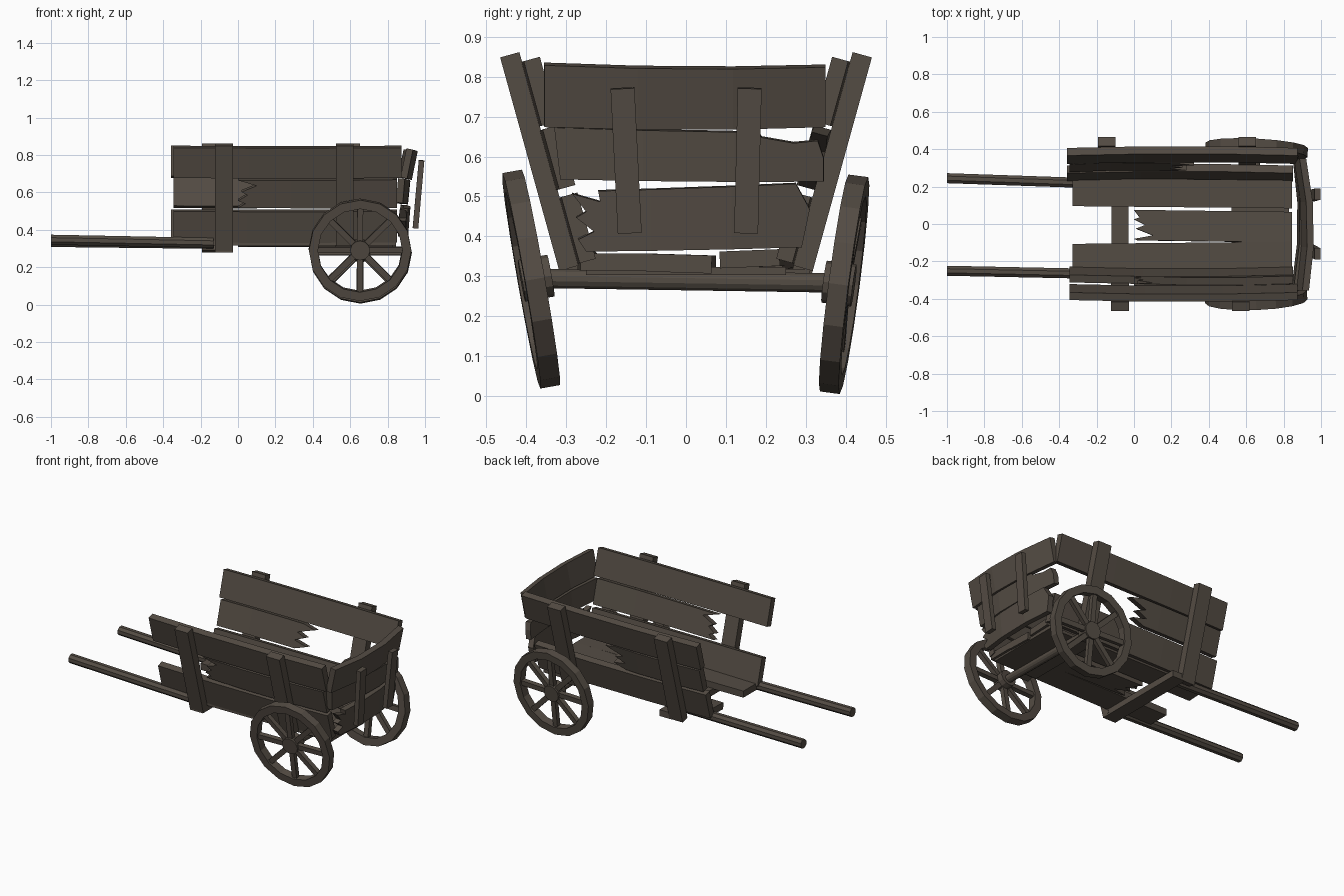
import bpy, bmesh, math
from mathutils import Vector, Matrix

if "Cube" in bpy.data.objects:
    bpy.data.objects.remove(bpy.data.objects["Cube"])

wood = bpy.data.materials.new("weathered dark wood")
wood.diffuse_color = (0.088, 0.072, 0.057, 1)
wood.use_nodes = True
wood.node_tree.nodes["Principled BSDF"].inputs["Base Color"].default_value = wood.diffuse_color


def finish(bm, name):
    bmesh.ops.recalc_face_normals(bm, faces=bm.faces)
    me = bpy.data.meshes.new(name)
    bm.to_mesh(me)
    bm.free()
    me.materials.append(wood)
    ob = bpy.data.objects.new(name, me)
    bpy.context.collection.objects.link(ob)
    return ob


def plank(name, outline, thick, origin, u, v, bow=0.0):
    """Extruded (u, v) outline in the plane of axes u and v, optionally bowed along its length."""
    u, v = Vector(u).normalized(), Vector(v).normalized()
    n = u.cross(v)
    bm = bmesh.new()
    face = bm.faces.new([bm.verts.new((a, b, -thick / 2)) for a, b in outline])
    ext = bmesh.ops.extrude_face_region(bm, geom=[face])
    for e in ext["geom"]:
        if isinstance(e, bmesh.types.BMVert):
            e.co.z += thick
    lo, hi = min(p[0] for p in outline), max(p[0] for p in outline)
    if bow:
        for t in (0.33, 0.67):
            bmesh.ops.bisect_plane(bm, geom=bm.verts[:] + bm.edges[:] + bm.faces[:],
                                   plane_co=(lo + (hi - lo) * t, 0, 0), plane_no=(1, 0, 0))
        for w in bm.verts:
            t = 2 * (w.co.x - lo) / (hi - lo) - 1
            w.co.z += bow * (0.5 - t * t)
    for w in bm.verts:
        w.co = Vector(origin) + u * w.co.x + v * w.co.y + n * w.co.z
    return finish(bm, name)


def rect(a, b, h):
    return [(a, -h), (b, -h), (b, h), (a, h)]


def rod(name, p, q, r, sides=8):
    p, q = Vector(p), Vector(q)
    bm = bmesh.new()
    m = Matrix.Translation((p + q) / 2) @ (q - p).to_track_quat('Z', 'Y').to_matrix().to_4x4()
    m = m @ Matrix.Rotation(math.pi / sides, 4, 'Z')
    bmesh.ops.create_cone(bm, cap_ends=True, segments=sides, radius1=r, radius2=r,
                          depth=(q - p).length, matrix=m)
    return finish(bm, name)


# Leaning side walls: three planks and two posts each
def wall_y(s, z):
    return s * (0.285 + (z - 0.29) * 0.277)


mid_near = [(0.85, -.078), (0.85, .078), (0.0, .074), (0.1, .045), (0.02, .01),
            (0.05, -.008), (0.0, -.04), (0.04, -.055), (0.0, -.078)]
mid_far = [(-0.345, -.078), (0.2, -.078), (0.28, -.05), (0.19, -.03), (0.26, 0.0),
           (0.2, .02), (0.32, .06), (0.24, .078), (-0.345, .078)]
for s, side in ((-1, "near"), (1, "far")):
    v = (0, s * 0.267, 0.964)
    left = -0.345 if s < 0 else -0.357
    rows = (("upper", 0.762, rect(left, 0.875, 0.084)),
            ("middle", 0.597, mid_near if s < 0 else mid_far),
            ("lower", 0.420, rect(left, 0.85, 0.086)))
    for row, z, shape in rows:
        plank(f"{side}_{row}_side_plank", shape, 0.042, (0, wall_y(s, z) - s * 0.047, z),
              (1, 0, 0), v, -s * 0.01)
    for i, x in enumerate((-0.075, 0.57) if s < 0 else (-0.145, 0.605)):
        z0, z1 = (0.285, 0.855) if i == 0 else (0.32, 0.855)
        zm = (z0 + z1) / 2
        plank(f"{side}_post_{i + 1}", rect(x - 0.047, x + 0.047, (z1 - z0) / 2 / 0.964),
              0.05, (0, wall_y(s, zm), zm), (1, 0, 0), v)

# Floor boards, the middle one snapped short
plank("floor_board_near", rect(-0.33, 0.845, 0.085), 0.042, (0, -0.188, 0.336), (1, 0.01, 0), (0, 1, 0))
plank("floor_board_far", rect(-0.33, 0.845, 0.075), 0.042, (0, 0.168, 0.344), (1, -0.01, 0), (0, 1, 0.04))
plank("floor_board_middle",
      [(0.845, -.082), (0.845, .082), (0.0, .08), (0.03, .04), (0.0, .03), (0.06, 0.0),
       (0.01, -.02), (0.1, -.055), (0.0, -.075), (0.02, -.082)],
      0.045, (0, -0.005, 0.332), (1, -0.015, 0), (0, 1, -0.03))
# Cross supports under the floor
plank("axle_bolster", rect(0.52, 0.83, 0.25), 0.02, (0, 0, 0.313), (1, 0, 0), (0, 1, 0))
plank("front_crossbar", rect(-0.12, -0.03, 0.31), 0.04, (0, 0, 0.298), (1, 0, 0), (0, 1, 0))

# Tailgate: three bowed planks and two battens
lean = (0.2, 0, 0.98)
plank("tailgate_upper_plank",
      [(-.355, -.078), (.35, -.078), (.35, .075), (-.355, .08)],
      0.036, (0.912, 0, 0.75), (-0.02, 1, 0), lean, 0.035)
plank("tailgate_middle_plank",
      [(-.315, -.062), (.345, -.068), (.345, -.01), (.33, .035), (.27, .03), (.19, .045),
       (.18, .058), (-.33, .068)],
      0.036, (0.885, 0, 0.605), (0.01, 1, 0), (0.1, 0, 1), 0.03)
plank("tailgate_lower_plank",
      [(-.25, -.08), (.29, -.075), (.31, .02), (.275, .085), (-.22, .072), (-.215, .045),
       (-.285, .065), (-.25, .02), (-.275, .005), (-.23, -.03), (-.27, -.05)],
      0.036, (0.888, 0, 0.445), (0, 1, 0.01), (0.08, 0, 1), 0.025)
for name, y, tilt in (("tailgate_batten_near", -0.15, -0.05), ("tailgate_batten_far", 0.155, 0.025)):
    plank(name, rect(-0.03, 0.03, 0.182), 0.03, (0.965, y, 0.59), (0, 1, -tilt), (0.09, tilt, 1))

# Pull shafts
rod("near_shaft", (-1, -0.25, 0.347), (-0.13, -0.268, 0.33), 0.029)
rod("far_shaft", (-1, 0.245, 0.335), (-0.13, 0.215, 0.325), 0.029)

# Axle
rod("axle", (0.65, -0.385, 0.295), (0.65, 0.385, 0.283), 0.025, 12)


# Spoked wheels: low-poly rim, hub and eight spokes, tilted in at the ground
def wheel(name, centre, tilt, yaw, inward):
    bm = bmesh.new()
    n, half = 16, 0.025
    rings = []
    for r, z in ((0.274, -half), (0.274, half), (0.226, half), (0.226, -half)):
        rings.append([bm.verts.new((r * math.cos(2 * math.pi * k / n),
                                    r * math.sin(2 * math.pi * k / n), z)) for k in range(n)])
    for i in range(4):
        a, b = rings[i], rings[(i + 1) % 4]
        for k in range(n):
            j = (k + 1) % n
            bm.faces.new((a[k], a[j], b[j], b[k]))
    bmesh.ops.create_cone(bm, cap_ends=True, segments=12, radius1=0.053, radius2=0.053,
                          depth=0.075, matrix=Matrix.Translation((0, 0, inward * 0.013)))
    for k in range(8):
        m = Matrix.Rotation(k * math.pi / 4, 4, 'Z') @ Matrix.Translation((0.138, 0, 0))
        bmesh.ops.create_cube(bm, size=1, matrix=m @ Matrix.Diagonal((0.195, 0.032, 0.028, 1)))
    place = (Matrix.Translation(centre) @ Matrix.Rotation(yaw, 4, 'Z')
             @ Matrix.Rotation(math.pi / 2 + tilt, 4, 'X'))
    bmesh.ops.transform(bm, matrix=place, verts=bm.verts)
    return finish(bm, name)


# local +z points toward -y after the upright turn
wheel("near_wheel", (0.652, -0.388, 0.293), math.radians(10), math.radians(2), -1)
wheel("far_wheel", (0.655, 0.396, 0.28), math.radians(-7.5), math.radians(-3), 1)
